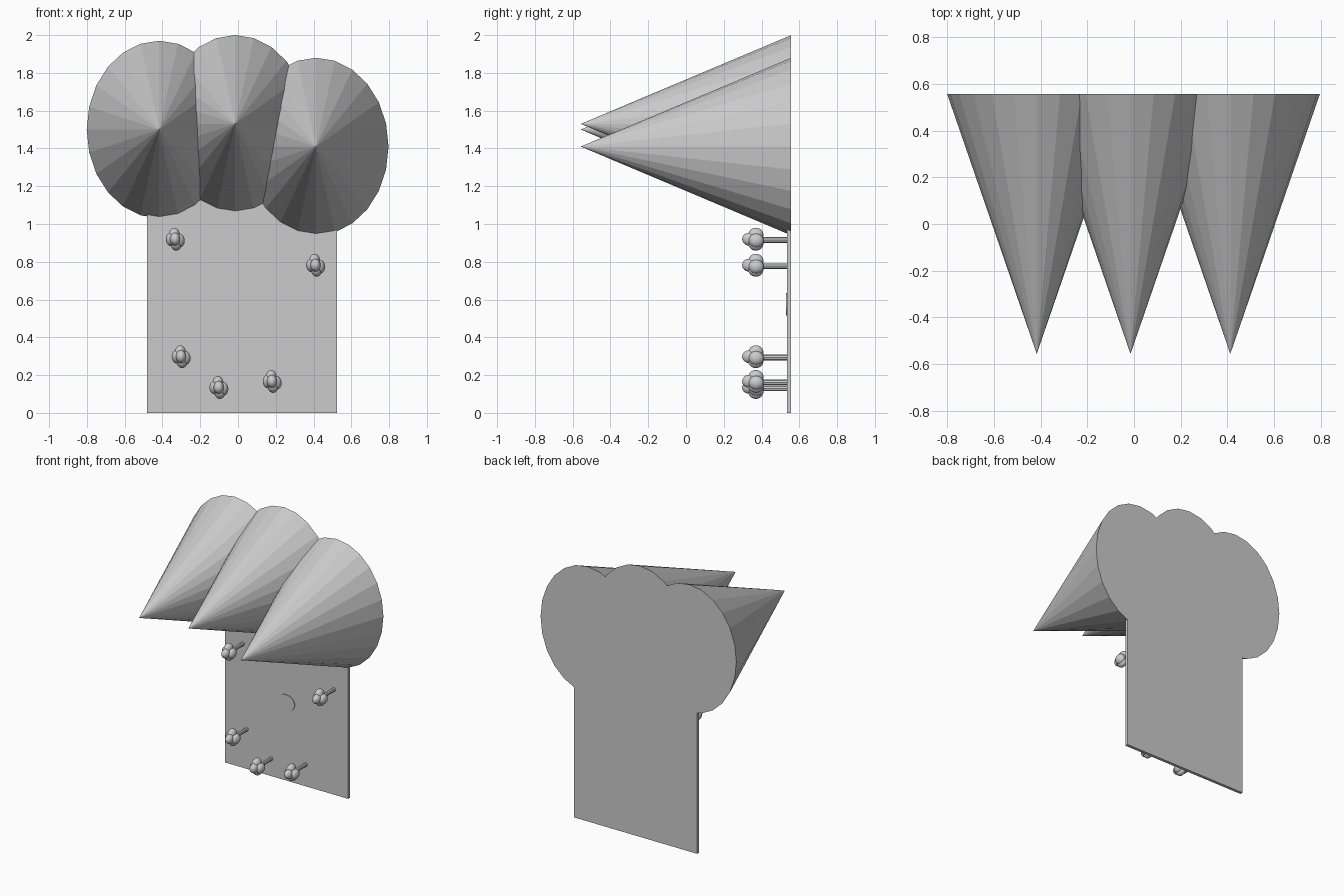
import bpy
from math import radians

default = bpy.data.objects.get("Cube")
if default:
    bpy.data.objects.remove(default, do_unlink=True)

BACK = 0.557
PLATE_FRONT = 0.535


def finish(name, scale=(1, 1, 1)):
    obj = bpy.context.object
    obj.name = name
    obj.scale = scale
    return obj


def rod(name, x, z, y0, y1, rx, rz, sides):
    """Elliptical cylinder running along y."""
    bpy.ops.mesh.primitive_cylinder_add(
        vertices=sides, radius=1, depth=y1 - y0,
        location=(x, (y0 + y1) / 2, z), rotation=(radians(90), 0, 0))
    return finish(name, (rx, rz, 1))


def ball(name, x, y, z, rx, ry, rz):
    bpy.ops.mesh.primitive_uv_sphere_add(
        segments=20, ring_count=12, radius=1, location=(x, y, z))
    obj = finish(name, (rx, ry, rz))
    bpy.ops.object.shade_smooth()
    return obj


# Flat upright board, its top hidden behind the cones
bpy.ops.mesh.primitive_cube_add(
    size=1, location=(0.022, (PLATE_FRONT + BACK) / 2, 0.65))
finish("board", (1.005, BACK - PLATE_FRONT, 1.3))

# Three faceted cones pointing forward
for side, x, z in (("right", -0.417, 1.5), ("middle", -0.015, 1.53),
                   ("left", 0.413, 1.41)):
    bpy.ops.mesh.primitive_cone_add(
        vertices=24, radius1=1, radius2=0, depth=2 * BACK,
        location=(x, 0, z), rotation=(radians(90), 0, 0))
    finish("cone_" + side, (0.384, 0.47, 1))

# Thin round button on the board
rod("button", 0.02, 0.575, 0.529, PLATE_FRONT + 0.005, 0.07, 0.06, 32)

# Stalks, each carrying a cluster of balls
petals = ((-0.004, 0, 0.025), (0.006, 0, -0.022),
          (-0.02, 0.002, 0.002), (0.022, 0.002, -0.006))
stalks = ((-0.333, 0.918), (0.41, 0.78), (-0.302, 0.296),
          (-0.102, 0.133), (0.18, 0.165))
for i, (x, z) in enumerate(stalks, 1):
    rod(f"stalk_{i}", x, z - 0.003, 0.36, PLATE_FRONT + 0.005, 0.012, 0.015, 8)
    for j, (dx, dy, dz) in enumerate(petals, 1):
        ball(f"bud_{i}_{j}", x + dx, 0.37 + dy, z + dz, 0.029, 0.04, 0.037)
    ball(f"bud_front_{i}", x, 0.334, z + 0.002, 0.027, 0.037, 0.034)
